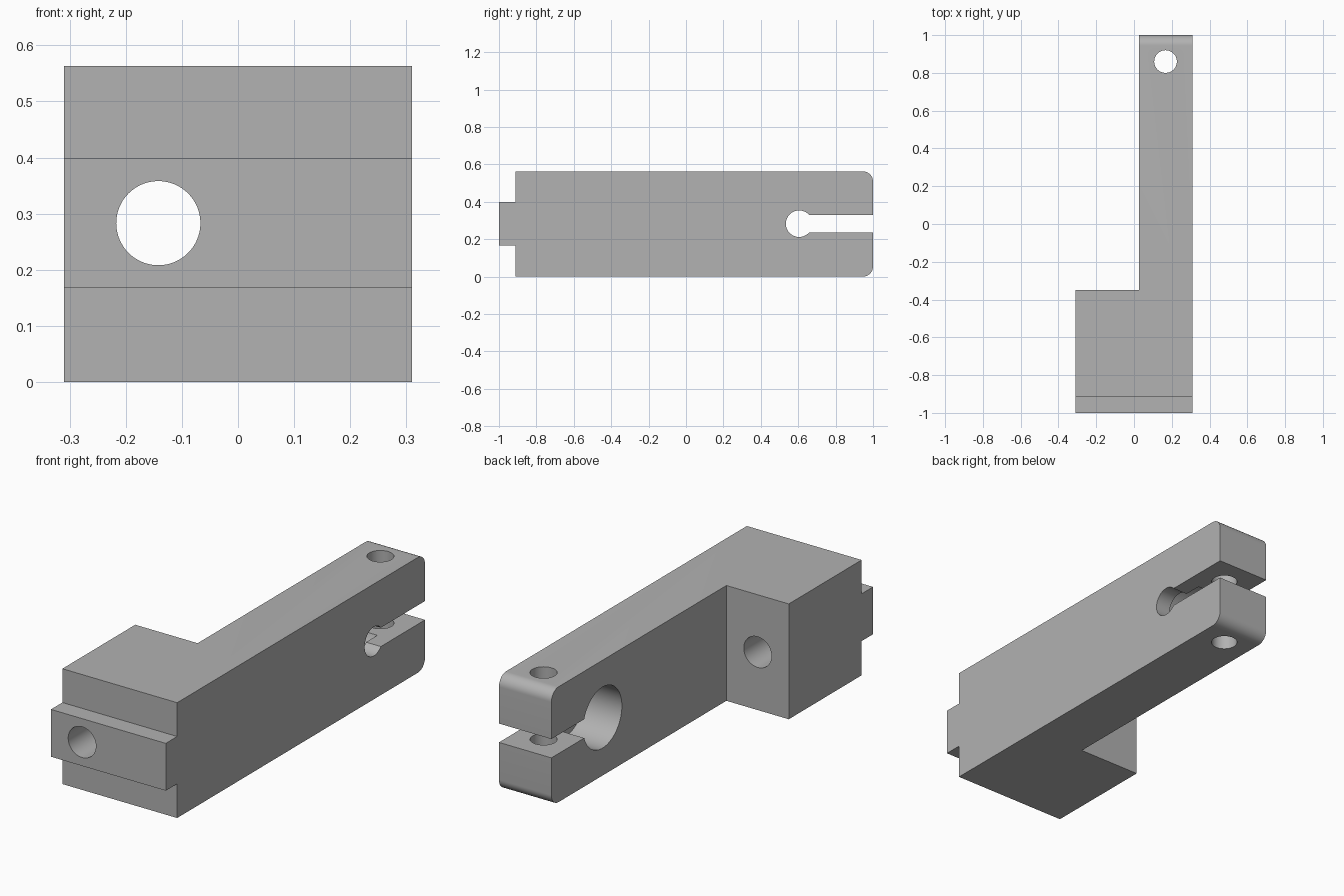
import bpy, bmesh
from math import pi, sin, cos
from mathutils import Matrix, Vector

if "Cube" in bpy.data.objects:
    bpy.data.objects.remove(bpy.data.objects["Cube"], do_unlink=True)

HALF_W, HEIGHT = 0.31, 0.563
ARM_X = 0.027          # inner side of the arm
BORE_Y, MID_Z = 0.605, 0.283

steel = bpy.data.materials.new("plain grey")
steel.use_nodes = True
grey = (0.445, 0.445, 0.445, 1)
steel.diffuse_color = grey
steel.node_tree.nodes["Principled BSDF"].inputs["Base Color"].default_value = grey


def add_object(name, bm):
    bmesh.ops.recalc_face_normals(bm, faces=bm.faces)
    mesh = bpy.data.meshes.new(name)
    bm.to_mesh(mesh)
    bm.free()
    mesh.materials.append(steel)
    obj = bpy.data.objects.new(name, mesh)
    bpy.context.collection.objects.link(obj)
    return obj


def box(name, low, high):
    low, high = Vector(low), Vector(high)
    bm = bmesh.new()
    bmesh.ops.create_cube(bm, size=1, matrix=Matrix.Translation((low + high) / 2)
                          @ Matrix.Diagonal((*(high - low), 1)))
    return add_object(name, bm)


def rod(name, start, end, radius):
    start, end = Vector(start), Vector(end)
    axis = end - start
    turn = axis.to_track_quat('Z', 'Y').to_matrix().to_4x4()
    bm = bmesh.new()
    bmesh.ops.create_cone(bm, cap_ends=True, segments=64, radius1=radius, radius2=radius,
                          depth=axis.length,
                          matrix=Matrix.Translation((start + end) / 2) @ turn)
    return add_object(name, bm)


# Side profile: tongue at the front, rounded corners at the back
def corner(cy, cz, start, r=0.055, steps=12):
    return [(cy + r * cos(a), cz + r * sin(a))
            for a in (start + pi / 2 * i / steps for i in range(steps + 1))]


profile = [(-0.912, 0)]
profile += corner(0.945, 0.055, -pi / 2)
profile += corner(0.945, HEIGHT - 0.055, 0)
profile += [(-0.912, HEIGHT), (-0.912, 0.398), (-1, 0.398), (-1, 0.167), (-0.912, 0.167)]

bm = bmesh.new()
face = bm.faces.new([bm.verts.new((-HALF_W, y, z)) for y, z in profile])
side = bmesh.ops.extrude_face_region(bm, geom=[face])["geom"]
bmesh.ops.translate(bm, vec=(2 * HALF_W, 0, 0),
                    verts=[v for v in side if isinstance(v, bmesh.types.BMVert)])
clamp = add_object("clamp_arm", bm)

# Cutters: side recess, clamping slit, stepped bore, screw holes
cutters = [
    box("recess_cutter", (-0.5, -0.35, -0.1), (ARM_X, 1.1, 0.7)),
    box("slit_cutter", (-0.4, BORE_Y, 0.237), (0.4, 1.1, 0.329)),
    rod("bore_cutter", (-0.1, BORE_Y, MID_Z), (0.4, BORE_Y, MID_Z), 0.071),
    rod("counterbore_cutter", (-0.1, BORE_Y, MID_Z), (0.23, BORE_Y, MID_Z), 0.149),
    rod("clamp_screw_cutter", (0.167, 0.86, -0.1), (0.167, 0.86, 0.7), 0.06),
    rod("mount_hole_cutter", (-0.142, -1.1, MID_Z), (-0.142, -0.2, MID_Z), 0.075),
]
bpy.context.view_layer.objects.active = clamp
for cutter in cutters:
    mod = clamp.modifiers.new(cutter.name, 'BOOLEAN')
    mod.operation, mod.solver, mod.object = 'DIFFERENCE', 'EXACT', cutter
    bpy.ops.object.modifier_apply(modifier=mod.name)
    bpy.data.objects.remove(cutter, do_unlink=True)

# Smooth curved walls, crisp edges
bpy.ops.object.select_all(action='DESELECT')
clamp.select_set(True)
bpy.ops.object.shade_smooth_by_angle(angle=pi / 6)
